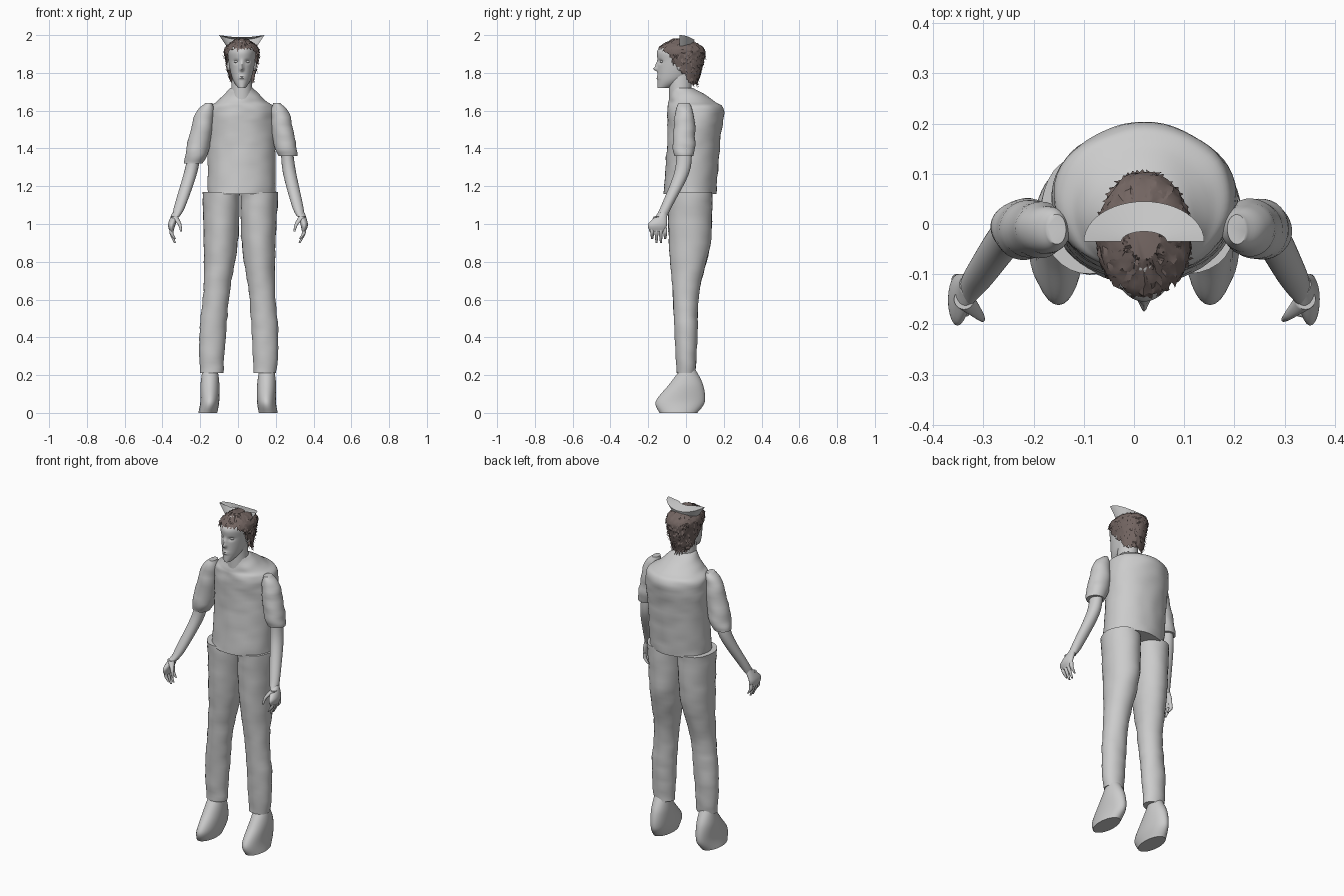
import bpy, bmesh, math, random
from mathutils import Vector, noise

random.seed(4)
default_cube = bpy.data.objects.get("Cube")
if default_cube:
    bpy.data.objects.remove(default_cube, do_unlink=True)


def material(name, red, green, blue):
    colour = (red, green, blue, 1)
    mat = bpy.data.materials.new(name)
    mat.use_nodes = True
    mat.diffuse_color = colour
    mat.node_tree.nodes["Principled BSDF"].inputs["Base Color"].default_value = colour
    return mat


GREY = material("plain grey", 0.6, 0.6, 0.6)
BROWN = material("dark brown hair", 0.17, 0.13, 0.12)
MID = 0.02  # the head and shirt sit slightly toward the left


def finish(name, bm, mat=GREY, sharp_angle=50):
    bmesh.ops.recalc_face_normals(bm, faces=bm.faces)
    mesh = bpy.data.meshes.new(name)
    bm.to_mesh(mesh)
    bm.free()
    mesh.materials.append(mat)
    mesh.shade_smooth()
    mesh.set_sharp_from_angle(angle=math.radians(sharp_angle))
    obj = bpy.data.objects.new(name, mesh)
    bpy.context.collection.objects.link(obj)


def spline(rows, steps):
    """Smooth curve through the rows, so that few sections are needed."""
    rows = [Vector(row) for row in rows]
    padded = [rows[0], *rows, rows[-1]]
    result = []
    for before, start, end, after in zip(padded, padded[1:], padded[2:], padded[3:]):
        leave, arrive = (end - before) / 2, (after - start) / 2
        for k in range(steps):
            t = k / steps
            ease = t * t * (3 - 2 * t)
            result.append(start.lerp(end, ease) + leave * t * (1 - t) ** 2
                          - arrive * t * t * (1 - t))
    return result + [rows[-1]]


def bridge(bm, lower, upper, closed):
    """Faces between two rows of vertices."""
    for k in range(len(lower) if closed else len(lower) - 1):
        j = (k + 1) % len(lower)
        bm.faces.new((lower[k], lower[j], upper[j], upper[k]))


def loft(rows, sides=32, steps=8, wrinkle=0):
    """Stack of oval sections: x, y, z, half width, half depth."""
    bm = bmesh.new()
    rings = []
    for x, y, z, width, depth in spline(rows, steps):
        ring = []
        for k in range(sides):
            angle = math.tau * k / sides
            out = Vector((math.cos(angle), math.sin(angle), 0))
            point = Vector((x + width * out.x, y + depth * out.y, z))
            fold = noise.noise(Vector((point.x, point.y, 2 * z)) * 12)
            ring.append(bm.verts.new(point + out * wrinkle * fold))
        rings.append(ring)
    for lower, upper in zip(rings, rings[1:]):
        bridge(bm, lower, upper, closed=True)
    bm.faces.new(rings[0])
    bm.faces.new(rings[-1])
    return bm


def sided(rows, side, lean, base):
    """Put rows on one side of a midline that leans away from x = 0."""
    return [(lean * (z - base) + side * x, y, z, *size) for x, y, z, *size in rows]


# Shirt body: straight trunk, full back, slope up to the collar
finish("shirt", loft([
    (MID, 0.02, 1.16, 0.18, 0.14),
    (MID, 0.04, 1.42, 0.18, 0.14),
    (MID, 0.05, 1.6, 0.18, 0.15),
    (MID, 0.03, 1.65, 0.13, 0.12),
    (MID, -0.02, 1.72, 0.06, 0.06)], sides=56, wrinkle=0.006))

# Legs, shoes, arms and hands
for label, side in (("right", -1), ("left", 1)):
    def leg_part(name, rows, wrinkle=0):
        finish(f"{label}_{name}", loft(sided(rows, side, 0.01, 0), wrinkle=wrinkle))

    def arm_part(name, rows, wrinkle=0):
        finish(f"{label}_{name}", loft(sided(rows, side, 0.04, 1), wrinkle=wrinkle))

    leg_part("trouser_leg", [
        (0.1, 0.02, 1.17, 0.1, 0.12),
        (0.1, 0.02, 0.9, 0.09, 0.11),
        (0.12, 0, 0.64, 0.07, 0.07),
        (0.14, 0, 0.4, 0.07, 0.06),
        (0.14, 0, 0.21, 0.06, 0.05)], wrinkle=0.005)

    leg_part("shoe", [
        (0.15, 0.01, 0.23, 0.04, 0.04),
        (0.15, 0, 0.15, 0.05, 0.09),
        (0.15, -0.03, 0.06, 0.05, 0.13),
        (0.16, -0.04, 0, 0.05, 0.1)])

    # The left sleeve is a little shorter
    hem = 1.34 + 0.02 * side
    arm_part("sleeve", [
        (0.18, -0.01, 1.64, 0.02, 0.03),
        (0.2, -0.01, 1.58, 0.05, 0.05),
        (0.23, -0.01, hem + 0.07, 0.06, 0.06),
        (0.25, -0.01, hem, 0.05, 0.05)], wrinkle=0.006)

    arm_part("forearm", [
        (0.24, -0.01, 1.42, 0.03, 0.04),
        (0.26, -0.02, 1.28, 0.035, 0.04),
        (0.31, -0.1, 1.1, 0.03, 0.03),
        (0.33, -0.13, 1.04, 0.02, 0.03)])

    arm_part("palm", [
        (0.33, -0.12, 1.06, 0.02, 0.02),
        (0.35, -0.15, 1, 0.02, 0.05),
        (0.35, -0.15, 0.96, 0.01, 0.04)])

    for index, finger in enumerate(("little", "ring", "middle", "index")):
        y = -0.11 - 0.023 * index
        tip = 0.9 if finger in ("ring", "middle") else 0.92
        arm_part(finger + "_finger", [
            (0.35, y, 0.98, 0.01, 0.01),
            (0.35, y, 0.95, 0.01, 0.01),
            (0.33, y, tip, 0.005, 0.005)])

    arm_part("thumb", [
        (0.34, -0.15, 1.04, 0.02, 0.02),
        (0.31, -0.18, 1, 0.01, 0.01),
        (0.3, -0.19, 0.96, 0.005, 0.005)])

# Neck
finish("neck", loft([(MID, -0.03, 1.66, 0.06, 0.06), (MID, -0.03, 1.8, 0.05, 0.06)]))

# Head, with eye sockets, nose and lips worked into the face
head = loft([
    (MID, -0.12, 1.72, 0.02, 0.03),
    (MID, -0.07, 1.77, 0.05, 0.08),
    (MID, -0.035, 1.86, 0.07, 0.115),
    (MID, -0.035, 1.92, 0.07, 0.115),
    (MID, -0.03, 1.97, 0.03, 0.06)], sides=96, steps=14)


def dent(x, z, centre_x, centre_z, width, height, depth):
    return depth * math.exp(-((x - centre_x) / width) ** 2 - ((z - centre_z) / height) ** 2)


for vert in head.verts:
    if vert.co.y < -0.08:
        x, z = abs(vert.co.x - MID), vert.co.z
        socket = dent(x, z, 0.03, 1.86, 0.014, 0.01, 0.01)
        nose = dent(x, z, 0, 1.84, 0.01, 0.02, 0.012) + dent(x, z, 0, 1.82, 0.01, 0.01, 0.02)
        lips = sum(dent(x, z, 0, lip, 0.02, 0.004, 0.006) for lip in (1.77, 1.78))
        vert.co.y += socket - nose - lips
finish("head", head)

# Eyes and ears
for label, side in (("right", -1), ("left", 1)):
    for name, centre, size in (("eye", (0.03, -0.128, 1.86), (0.012, 0.01, 0.007)),
                               ("ear", (0.068, -0.03, 1.84), (0.01, 0.02, 0.03))):
        bm = bmesh.new()
        bmesh.ops.create_uvsphere(bm, u_segments=16, v_segments=10, radius=1)
        bmesh.ops.scale(bm, vec=size, verts=bm.verts)
        bmesh.ops.translate(bm, vec=(MID + side * centre[0], *centre[1:]), verts=bm.verts)
        finish(f"{label}_{name}", bm)


def under_hairline(point):
    """The hairline falls from the brow to the nape."""
    return point.z < min(1.93, 1.78 - 1.2 * point.y) + random.uniform(-0.01, 0.01)


# Tousled hair cap, trimmed along the hairline
hair = loft([
    (MID, 0, 1.74, 0.06, 0.06),
    (MID, -0.025, 1.86, 0.085, 0.12),
    (MID, -0.025, 1.93, 0.09, 0.12),
    (MID, -0.03, 1.98, 0.03, 0.04)], sides=64)
trimmed = [face for face in hair.faces if under_hairline(face.calc_center_median())]
bmesh.ops.delete(hair, geom=trimmed, context="FACES")
for vert in hair.verts:
    vert.co += noise.random_unit_vector() * random.uniform(0, 0.005)

# Loose locks, each a thin hanging triangle on the cap
locks = bmesh.new()
hair.normal_update()
for face in random.sample(list(hair.faces), 200):
    root, out = face.calc_center_median(), face.normal
    outward = Vector((root.x - MID, root.y, 0)).normalized()
    across = Vector((-outward.y, outward.x, 0)) * 0.006
    tip = root + outward * 0.007 + across * random.uniform(-2, 2)
    tip.z -= 0.03 * (1 - abs(out.z))
    locks.faces.new([locks.verts.new(p) for p in (root - across, tip, root + across)])
finish("hair_locks", locks, BROWN)
finish("hair_cap", hair, BROWN, sharp_angle=25)

# Pale flared crest behind the crown, rising to a tip on each side
crest = bmesh.new()
arcs = []
for width, depth, z, rise in ((0.045, 0.02, 1.99, 0), (0.12, 0.08, 1.975, 0.025),
                              (0.08, 0.07, 1.94, 0)):
    angles = [math.pi * k / 24 for k in range(25)]
    arcs.append([crest.verts.new((MID + width * math.cos(a), depth * math.sin(a) - 0.035,
                                  z + rise * math.cos(a) ** 2)) for a in angles])
for inner, outer in zip(arcs, arcs[1:]):
    bridge(crest, inner, outer, closed=False)
finish("crown_crest", crest)
